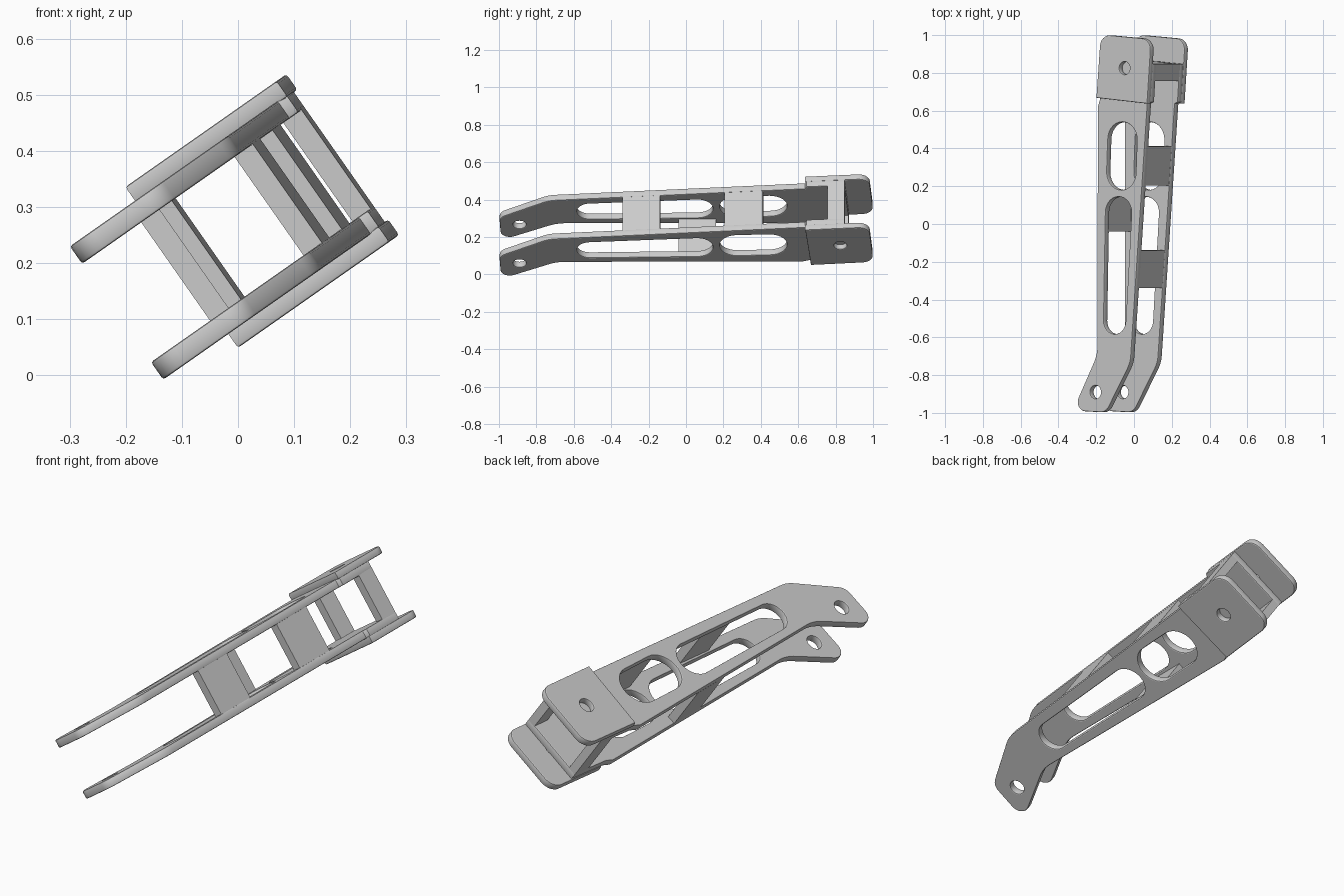
import bpy
from math import radians, sin, cos, pi, tan
from mathutils import Matrix, Vector

if "Cube" in bpy.data.objects:
    bpy.data.objects.remove(bpy.data.objects["Cube"])

# The arm is modelled flat (u = width, v = length, w = plate normal), then tilted
TILT = Matrix.Rotation(radians(-35), 4, 'Y') @ Matrix.Translation((0, 0, 0.215))


def rounded(corners, steps=8):
    """Closed outline from (u, v, radius) corners, each filleted."""
    pts, n = [], len(corners)
    for i, (u, v, r) in enumerate(corners):
        p = Vector((u, v))
        if r == 0:
            pts.append(p)
            continue
        a = (Vector(corners[i - 1][:2]) - p).normalized()
        b = (Vector(corners[(i + 1) % n][:2]) - p).normalized()
        half = a.angle(b) / 2
        centre = p + (a + b).normalized() * (r / sin(half))
        start = p + a * (r / tan(half)) - centre
        end = p + b * (r / tan(half)) - centre
        sweep = start.angle_signed(end)
        for k in range(steps + 1):
            t = -sweep * k / steps
            pts.append(centre + Matrix.Rotation(t, 2) @ start)
    return pts


def slot(c0, r0, c1, r1, steps=14):
    """Tapered slot: half circle at the front c0, half circle at the rear c1."""
    pts = []
    for (cu, cv), r, a0 in ((c0, r0, pi), (c1, r1, 0)):
        for k in range(steps + 1):
            a = a0 + pi * k / steps
            pts.append(Vector((cu + r * cos(a), cv + r * sin(a))))
    return pts


def hole(u, v, r):
    return slot((u, v), r, (u, v), r)


def slab(name, outlines, w0, w1, bevel=0.0):
    """Extrude outlines (first solid, the rest holes) between w0 and w1."""
    cu = bpy.data.curves.new(name, 'CURVE')
    cu.dimensions, cu.fill_mode = '2D', 'BOTH'
    cu.extrude = abs(w1 - w0) / 2 - bevel
    cu.bevel_depth, cu.offset, cu.bevel_resolution = bevel, -bevel, 1
    for pts in outlines:
        clean = [p for i, p in enumerate(pts) if (p - pts[i - 1]).length > 1e-5]
        sp = cu.splines.new('POLY')
        sp.points.add(len(clean) - 1)
        for q, p in zip(sp.points, clean):
            q.co = (p.x, p.y, 0, 1)
        sp.use_cyclic_u = True
    ob = bpy.data.objects.new(name, cu)
    bpy.context.collection.objects.link(ob)
    ob.matrix_world = TILT @ Matrix.Translation((0, 0, (w0 + w1) / 2))
    bpy.ops.object.select_all(action='DESELECT')
    ob.select_set(True)
    bpy.context.view_layer.objects.active = ob
    bpy.ops.object.convert(target='MESH')
    bpy.ops.object.shade_smooth_by_angle(angle=radians(30))


# Side plate outline with bent front end, lightening slots and pivot hole
plate = [rounded([(-0.145, -0.988, 0.05), (0.07, -0.998, 0.06), (0.228, -0.735, 0.16),
                  (0.338, 0.637, 0), (0.357, 0.645, 0), (0.371, 0.847, 0),
                  (0.05, 0.872, 0), (0.03, 0.66, 0), (0.016, 0.62, 0),
                  (0.014, -0.69, 0.2)]),
         slot((0.126, -0.512), 0.071, (0.151, 0.06), 0.084),
         slot((0.169, 0.274), 0.094, (0.176, 0.446), 0.094),
         hole(0.002, -0.89, 0.035)]

# Outer mounting pad with bolt hole
pad = [rounded([(0.028, 0.668, 0), (0.357, 0.637, 0),
                (0.383, 0.978, 0.06), (0.056, 1.003, 0.06)]),
       hole(0.211, 0.825, 0.034)]

for name, s in (("upper", 1), ("lower", -1)):
    slab(name + "_side_plate", plate, s * 0.107, s * 0.145, 0.005)
    slab(name + "_mounting_pad", pad, s * 0.141, s * 0.175, 0.005)

# Cross bars joining the plates: front and rear outer-edge points, inward thickness
bars = {"right_front_bar": ((0.258, -0.34), (0.274, -0.14), -0.04),
        "right_middle_bar": ((0.301, 0.205), (0.318, 0.41), -0.04),
        "right_rear_bar": ((0.364, 0.757), (0.371, 0.847), -0.04),
        "left_middle_bar": ((0.015, -0.04), (0.015, 0.16), 0.04),
        "left_rear_bar": ((0.042, 0.78), (0.05, 0.872), 0.04)}
for name, (p, q, t) in bars.items():
    p, q = Vector(p), Vector(q)
    d = (q - p).normalized()
    inward = Vector((d.y, -d.x)) * t
    slab(name, [[p, q, q + inward, p + inward]], -0.112, 0.112)
